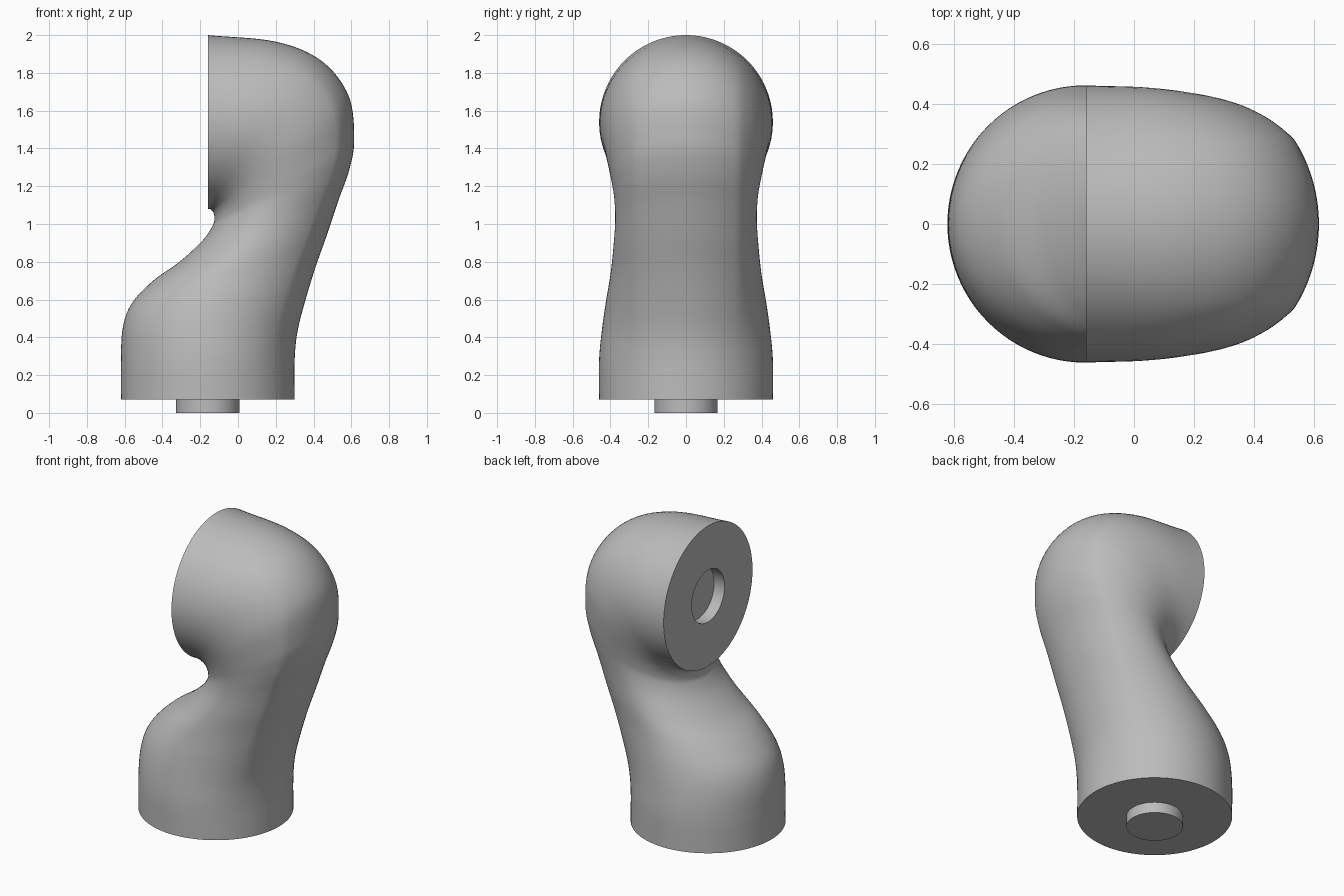
import bpy, bmesh, math
from mathutils import Vector

cube = bpy.data.objects.get("Cube")
if cube:
    bpy.data.objects.remove(cube, do_unlink=True)

grey = bpy.data.materials.new("plain grey")
grey.use_nodes = True
colour = (0.5, 0.5, 0.5, 1)
grey.diffuse_color = colour
grey.node_tree.nodes["Principled BSDF"].inputs["Base Color"].default_value = colour

RADIUS = 0.46      # round ends
CAP = 0.28         # half width of the strip along the outer bend
STEPS = 8          # rings between two stations

# Stations of the bend: inner x, z, outer x, z, half width
STATIONS = [Vector(s) for s in (
    (-.62, .07, .30, .07, .46),
    (-.62, .28, .30, .28, .46),
    (-.61, .45, .315, .43, .445),
    (-.565, .575, .355, .59, .425),
    (-.455, .695, .41, .77, .40),
    (-.31, .80, .47, .94, .385),
    (-.19, .91, .53, 1.12, .375),
    (-.135, .99, .59, 1.29, .38),
    (-.125, 1.03, .615, 1.45, .395),
    (-.13, 1.06, .585, 1.68, .42),
    (-.14, 1.073, .44, 1.865, .44),
    (-.15, 1.08, .20, 1.965, .455),
    (-.16, 1.08, -.16, 2.0, .46),
)]


def spline(points, steps):
    """Smooth curve through all stations."""
    ext = [points[0] * 2 - points[1]] + points + [points[-1] * 2 - points[-2]]
    out = []
    for a, b, c, d in zip(ext, ext[1:], ext[2:], ext[3:]):
        for i in range(steps):
            t = i / steps
            out.append((b * 2 + (c - a) * t + (a * 2 - b * 5 + c * 4 - d) * t**2
                        + (b * 3 - a - c * 3 + d) * t**3) / 2)
    return out + [points[-1]]


def section(s):
    """Oval ring whose outer side is a round strip with a soft edge."""
    inner, outer, w = Vector((s[0], 0, s[1])), Vector((s[2], 0, s[3])), s[4]
    mid, depth = (inner + outer) / 2, (outer - inner).length / 2
    direction = (outer - inner).normalized()
    edge = math.asin(CAP / w)
    edge_depth = depth - RADIUS + math.sqrt(RADIUS**2 - CAP**2)
    stretch = edge_depth / (depth * math.cos(edge))
    half = []
    for i in range(10):                       # strip
        y = CAP * i / 10
        half.append((depth - RADIUS + math.sqrt(RADIUS**2 - y**2), y))
    for i in range(12):                       # outer side
        t = edge + (math.pi / 2 - edge) * i / 12
        half.append((depth * stretch * math.cos(t), w * math.sin(t)))
    for i in range(25):                       # inner side
        t = math.pi / 2 * (1 + i / 24)
        half.append((depth * math.cos(t), w * math.sin(t)))
    half[-1] = (-depth, 0)
    ring = half + [(u, -y) for u, y in half[-2:0:-1]]
    return [mid + direction * u + Vector((0, y, 0)) for u, y in ring]


def finish(obj, angle):
    obj.data.materials.append(grey)
    bpy.ops.object.select_all(action='DESELECT')
    obj.select_set(True)
    bpy.context.view_layer.objects.active = obj
    bpy.ops.object.shade_smooth_by_angle(angle=math.radians(angle))


# Bent body, ending in a flat face with a round socket
rings = [section(s) for s in spline(STATIONS, STEPS)]
centre = Vector((-.16, 0, 1.54))
rim = [centre + (p - centre) * (.17 / RADIUS) for p in rings[-1]]
rings += [rim, [p + Vector((.075, 0, 0)) for p in rim]]

bm = bmesh.new()
loops = [[bm.verts.new(p) for p in ring] for ring in rings]
for low, high in zip(loops, loops[1:]):
    for i in range(len(low)):
        j = (i + 1) % len(low)
        bm.faces.new((low[i], low[j], high[j], high[i]))
bm.faces.new(loops[0][::-1])
bm.faces.new(loops[-1])
bmesh.ops.recalc_face_normals(bm, faces=bm.faces)
mesh = bpy.data.meshes.new("bent_body")
bm.to_mesh(mesh)
bm.free()
body = bpy.data.objects.new("bent_body", mesh)
bpy.context.collection.objects.link(body)
finish(body, 24)

# Peg under the base
bpy.ops.mesh.primitive_cylinder_add(vertices=64, radius=.168, depth=.075,
                                    location=(-.16, 0, .0375))
peg = bpy.context.object
peg.name = "base_peg"
finish(peg, 30)
